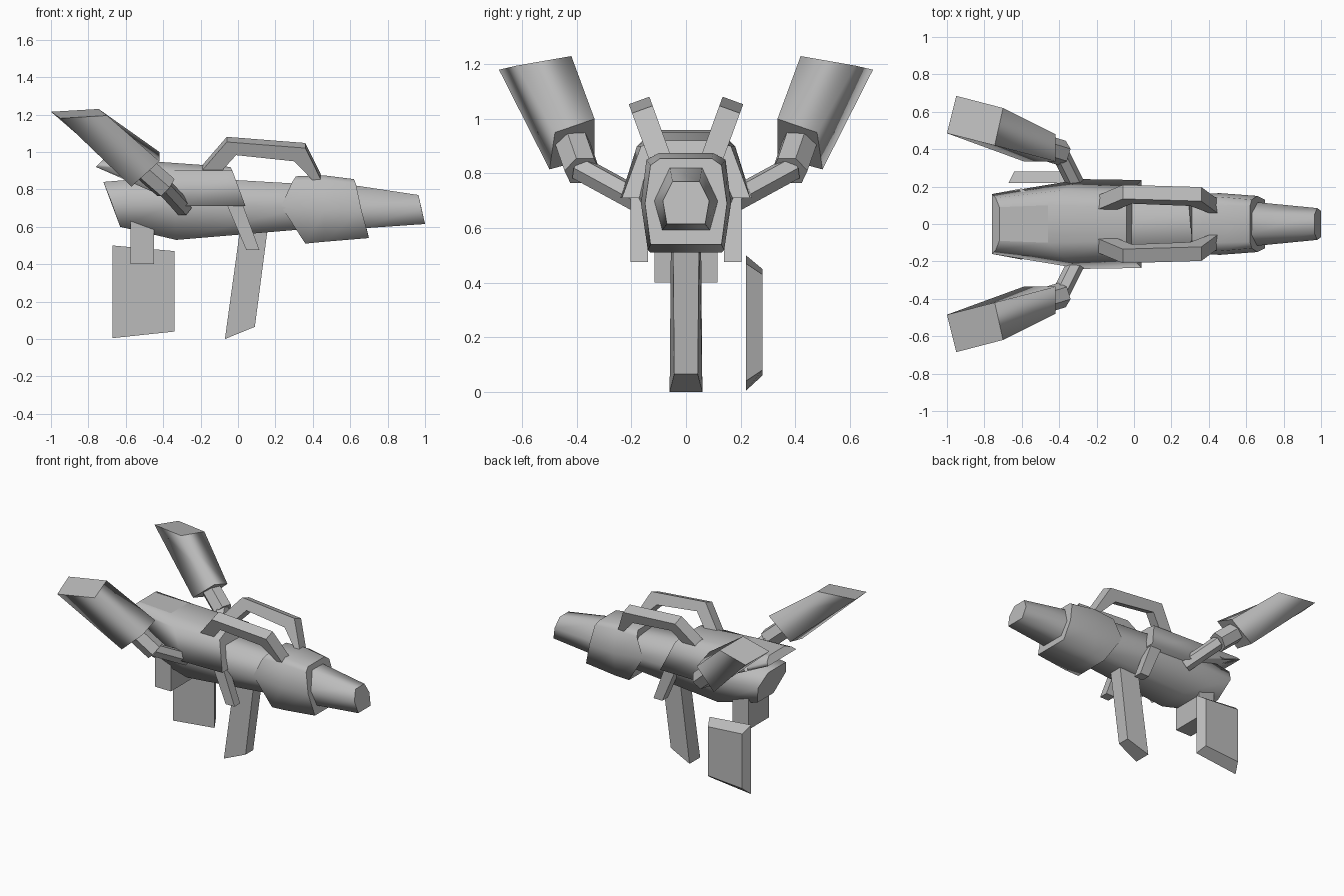
import bpy
import bmesh
from math import radians, sin, cos, pi
from mathutils import Matrix, Vector

cube = bpy.data.objects.get("Cube")
if cube:
    bpy.data.objects.remove(cube, do_unlink=True)

# Single hull colour
grey = bpy.data.materials.new("hull grey")
grey.use_nodes = True
grey.diffuse_color = (0.5, 0.5, 0.5, 1)
grey.node_tree.nodes["Principled BSDF"].inputs["Base Color"].default_value = grey.diffuse_color


def loft(name, rings, smooth=False):
    """Skin closed rings of points in order; the two end caps stay flat."""
    bm = bmesh.new()
    loops = [[bm.verts.new(p) for p in ring] for ring in rings]
    count = len(loops[0])
    for a, b in zip(loops, loops[1:]):
        for i in range(count):
            j = (i + 1) % count
            face = bm.faces.new((a[i], a[j], b[j], b[i]))
            face.smooth = smooth
    bm.faces.new(loops[0])
    bm.faces.new(loops[-1])
    bmesh.ops.recalc_face_normals(bm, faces=bm.faces[:])
    mesh = bpy.data.meshes.new(name)
    bm.to_mesh(mesh)
    bm.free()
    mesh.materials.append(grey)
    obj = bpy.data.objects.new(name, mesh)
    bpy.context.collection.objects.link(obj)
    return obj


def mirrored(half):
    """Complete a half section by reflecting it in y."""
    return list(half) + [(x, -y, z) for x, y, z in reversed(half)]


def symmetric_loft(name, halves, smooth=True):
    return loft(name, [mirrored(h) for h in halves], smooth)


def slab(name, profile, y_near, y_far):
    """Extrude a side profile of (x, z) points across y."""
    return loft(name, [[(x, y, z) for x, z in profile] for y in (y_near, y_far)])


def hex_rod(name, start, end, radius, side):
    start, end = Vector(start), Vector(end)
    turn = (end - start).to_track_quat("Z", "Y")
    rings = []
    for centre in (start, end):
        ring = []
        for i in range(6):
            angle = i * pi / 3
            p = centre + turn @ Vector((radius * cos(angle), radius * sin(angle), 0))
            ring.append((p.x, p.y * side, p.z))
        rings.append(ring)
    return loft(name, rings)


# Main body, running from the slanted tail to the neck
symmetric_loft("main_body", [
    [(-0.72, 0.10, 0.84), (-0.68, 0.16, 0.74), (-0.63, 0.09, 0.60)],
    [(-0.36, 0.13, 0.87), (-0.34, 0.20, 0.72), (-0.33, 0.11, 0.53)],
    [(0.33, 0.115, 0.83), (0.33, 0.15, 0.70), (0.33, 0.10, 0.585)],
])

# Upper shell draped over the body
symmetric_loft("upper_shell", [
    [(-0.72, 0.09, 0.96), (-0.76, 0.16, 0.92)],
    [(-0.46, 0.10, 0.95), (-0.60, 0.19, 0.85)],
], False)
symmetric_loft("shell_sides", [
    [(-0.72, 0.09, 0.96), (-0.74, 0.14, 0.94), (-0.76, 0.16, 0.92)],
    [(-0.46, 0.10, 0.95), (-0.38, 0.18, 0.90), (-0.28, 0.24, 0.71)],
    [(-0.04, 0.09, 0.92), (-0.03, 0.165, 0.90), (0.04, 0.235, 0.71)],
])

# Collar and nose
symmetric_loft("front_collar", [
    [(0.31, 0.10, 0.87), (0.29, 0.14, 0.84), (0.23, 0.155, 0.71), (0.36, 0.13, 0.51)],
    [(0.46, 0.10, 0.875), (0.46, 0.145, 0.85), (0.46, 0.165, 0.69), (0.46, 0.14, 0.52)],
    [(0.62, 0.095, 0.855), (0.63, 0.13, 0.83), (0.66, 0.15, 0.69), (0.70, 0.13, 0.54)],
])
symmetric_loft("nose", [
    [(0.60, 0.06, 0.825), (0.62, 0.12, 0.70), (0.64, 0.09, 0.59)],
    [(0.965, 0.05, 0.77), (0.98, 0.085, 0.70), (1.0, 0.07, 0.615)],
])

# Central leg, narrower on its leading face
symmetric_loft("centre_leg", [
    [(-0.07, 0.06, 0.0), (0.09, 0.043, 0.065)],
    [(0.01, 0.055, 0.58), (0.16, 0.048, 0.60)],
], False)

# Rear mounting block
slab("rear_block", [(-0.575, 0.40), (-0.45, 0.40), (-0.45, 0.66), (-0.575, 0.66)], -0.115, 0.115)

# Offset lower plate with bevelled outer face
loft("lower_plate", [
    [(-0.67, 0.22, 0.005), (-0.34, 0.22, 0.04), (-0.34, 0.22, 0.47), (-0.67, 0.22, 0.50)],
    [(-0.64, 0.28, 0.06), (-0.37, 0.28, 0.08), (-0.37, 0.28, 0.43), (-0.64, 0.28, 0.45)],
])

for side, label in ((1, "left"), (-1, "right")):
    # Small side feet
    slab(label + "_side_foot",
         [(-0.06, 0.72), (0.025, 0.72), (0.115, 0.475), (0.045, 0.475)],
         side * 0.14, side * 0.203)

    # Handrail leaning outward
    lean = radians(20)
    arch = [(-0.19, 0.05), (-0.06, 0.21), (0.36, 0.175), (0.455, -0.03),
            (0.41, -0.02), (0.30, 0.10), (-0.01, 0.135), (-0.10, 0.03)]
    rings = []
    for across in (-0.04, 0.04):
        rings.append([(x, side * (0.10 + across * cos(lean) + h * sin(lean)),
                       0.87 + h * cos(lean) - across * sin(lean)) for x, h in arch])
    loft(label + "_handrail", rings)

    # Wing strut, joint and tapered pod
    hex_rod(label + "_strut", (-0.29, 0.17, 0.70), (-0.40, 0.39, 0.82), 0.047, side)
    hex_rod(label + "_joint", (-0.385, 0.38, 0.81), (-0.50, 0.415, 0.91), 0.068, side)
    base = [(-0.59, 0.335, 0.86), (-0.57, 0.50, 0.815), (-0.42, 0.48, 0.95), (-0.42, 0.335, 1.0)]
    tip = [(-1.0, 0.485, 1.215), (-0.95, 0.685, 1.18), (-0.70, 0.62, 1.195), (-0.745, 0.42, 1.23)]
    loft(label + "_pod", [[(x, side * y, z) for x, y, z in ring] for ring in (base, tip)], True)
